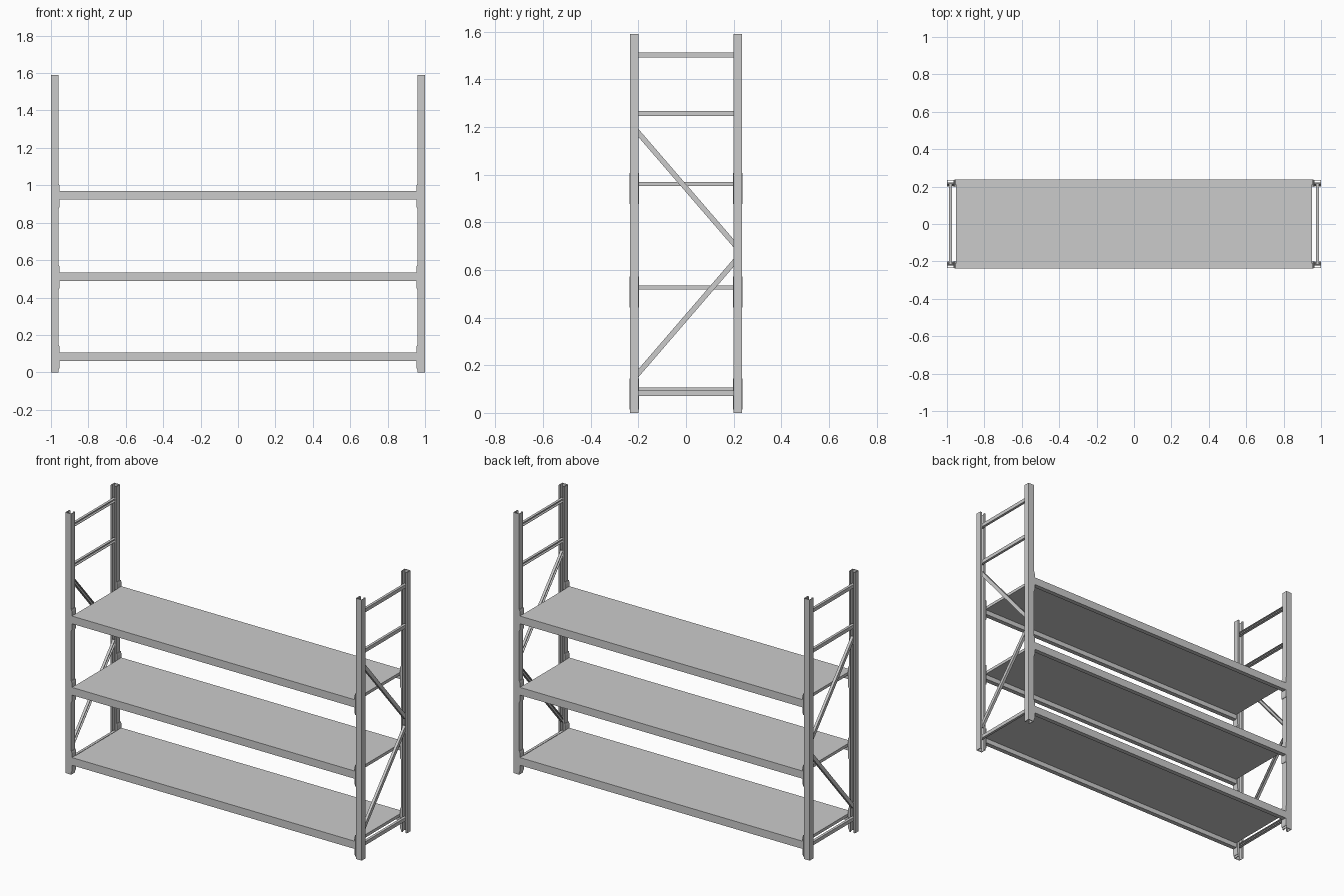
import bpy, bmesh
from math import atan2, hypot, pi
from mathutils import Matrix, Vector

if "Cube" in bpy.data.objects:
    bpy.data.objects.remove(bpy.data.objects["Cube"])

H = 1.59       # upright height
XC = 0.98      # upright centre line


def finish(name, bm):
    bmesh.ops.recalc_face_normals(bm, faces=bm.faces)
    me = bpy.data.meshes.new(name)
    bm.to_mesh(me)
    bm.free()
    ob = bpy.data.objects.new(name, me)
    bpy.context.collection.objects.link(ob)
    return ob


def box(name, x0, x1, y0, y1, z0, z1):
    bm = bmesh.new()
    mat = Matrix.Translation(((x0 + x1) / 2, (y0 + y1) / 2, (z0 + z1) / 2)) @ \
        Matrix.Diagonal((abs(x1 - x0), abs(y1 - y0), abs(z1 - z0), 1))
    bmesh.ops.create_cube(bm, size=1, matrix=mat)
    return finish(name, bm)


def prism(name, pts, depth, matrix):
    """Extrude a closed 2D profile along local z."""
    bm = bmesh.new()
    face = bm.faces.new([bm.verts.new((x, y, 0)) for x, y in pts])
    ext = bmesh.ops.extrude_face_region(bm, geom=[face])
    verts = [v for v in ext["geom"] if isinstance(v, bmesh.types.BMVert)]
    bmesh.ops.translate(bm, verts=verts, vec=(0, 0, depth))
    bmesh.ops.transform(bm, matrix=matrix, verts=bm.verts)
    return finish(name, bm)


def channel(w, d, t, lip):
    """Lipped C profile: web at y = 0, opening towards +y."""
    h = w / 2
    return [(-h, 0), (h, 0), (h, d), (h - lip, d), (h - lip, d - t), (h - t, d - t),
            (h - t, t), (t - h, t), (t - h, d - t), (lip - h, d - t), (lip - h, d), (-h, d)]


def brace(name, sx, y0, z0, y1, z1, w=0.022):
    """Square-backed C brace lying in the end frame plane."""
    dy, dz = y1 - y0, z1 - z0
    length = hypot(dy, dz)
    h, d, t = w / 2, 0.016, 0.003
    pts = [(-h, 0), (h, 0), (h, d), (h - t, d), (h - t, t), (t - h, t), (t - h, d), (-h, d)]
    along = Vector((0, dy / length, dz / length))
    out = Vector((-sx, 0, 0))
    side = along.cross(out)
    m = Matrix((side, out, along)).transposed().to_4x4()
    m.translation = (sx * (XC + d / 2), y0, z0)
    prism(name, pts, length, m)


def bolt(name, x, y, z):
    bm = bmesh.new()
    bmesh.ops.create_cone(bm, cap_ends=True, segments=10, radius1=0.006, radius2=0.006, depth=0.036,
                          matrix=Matrix.Translation((x, y, z)) @ Matrix.Rotation(pi / 2, 4, 'Y'))
    finish(name, bm)


# End frames: (y0, z0, y1, z1) of each brace
braces = [(-0.215, z, 0.215, z) for z in (0.082, 1.257, 1.502)]
diagonals = [(-0.21, 0.155, 0.21, 0.642), (0.21, 0.70, -0.21, 1.187)]

for sx, side in ((-1, "left"), (1, "right")):
    # Uprights, open towards the inside of the frame
    for sy, end in ((-1, "front"), (1, "back")):
        m = Matrix.Translation((sx * XC, sy * 0.236, 0)) @ Matrix.Diagonal((1, -sy, 1, 1))
        prism(f"{end}_{side}_upright", channel(0.04, 0.036, 0.004, 0.011), H, m)
    for i, b in enumerate(braces):
        brace(f"{side}_cross_bar_{i}", sx, *b)
    for i, b in enumerate(diagonals):
        brace(f"{side}_diagonal_{i}", sx, *b)
    # Bolts through brace ends
    for i, (y0, z0, y1, z1) in enumerate(braces + diagonals):
        bolt(f"{side}_bolt_{i}a", sx * XC, y0, z0)
        bolt(f"{side}_bolt_{i}b", sx * XC, y1, z1)

# Shelves with their beams and connector plates
for i, top in enumerate((0.107, 0.535, 0.97)):
    box(f"shelf_panel_{i}", -0.953, 0.953, -0.212, 0.212, top - 0.018, top)
    for sy, end in ((-1, "front"), (1, "back")):
        box(f"{end}_beam_{i}", -0.956, 0.956, sy * 0.21, sy * 0.238, top - 0.047, top)
        for sx, side in ((-1, "left"), (1, "right")):
            # Plate with clipped inner corners against the upright
            z0, z1 = top - 0.093, top + 0.038
            pts = [(0.96, z0), (0.96, z1), (0.957, z1), (0.954, z1 - 0.012),
                   (0.954, z0 + 0.012), (0.957, z0)]
            m = Matrix(((sx, 0, 0, 0), (0, 0, sy, sy * 0.198), (0, 1, 0, 0), (0, 0, 0, 1)))
            prism(f"{end}_{side}_connector_{i}", pts, 0.04, m)
